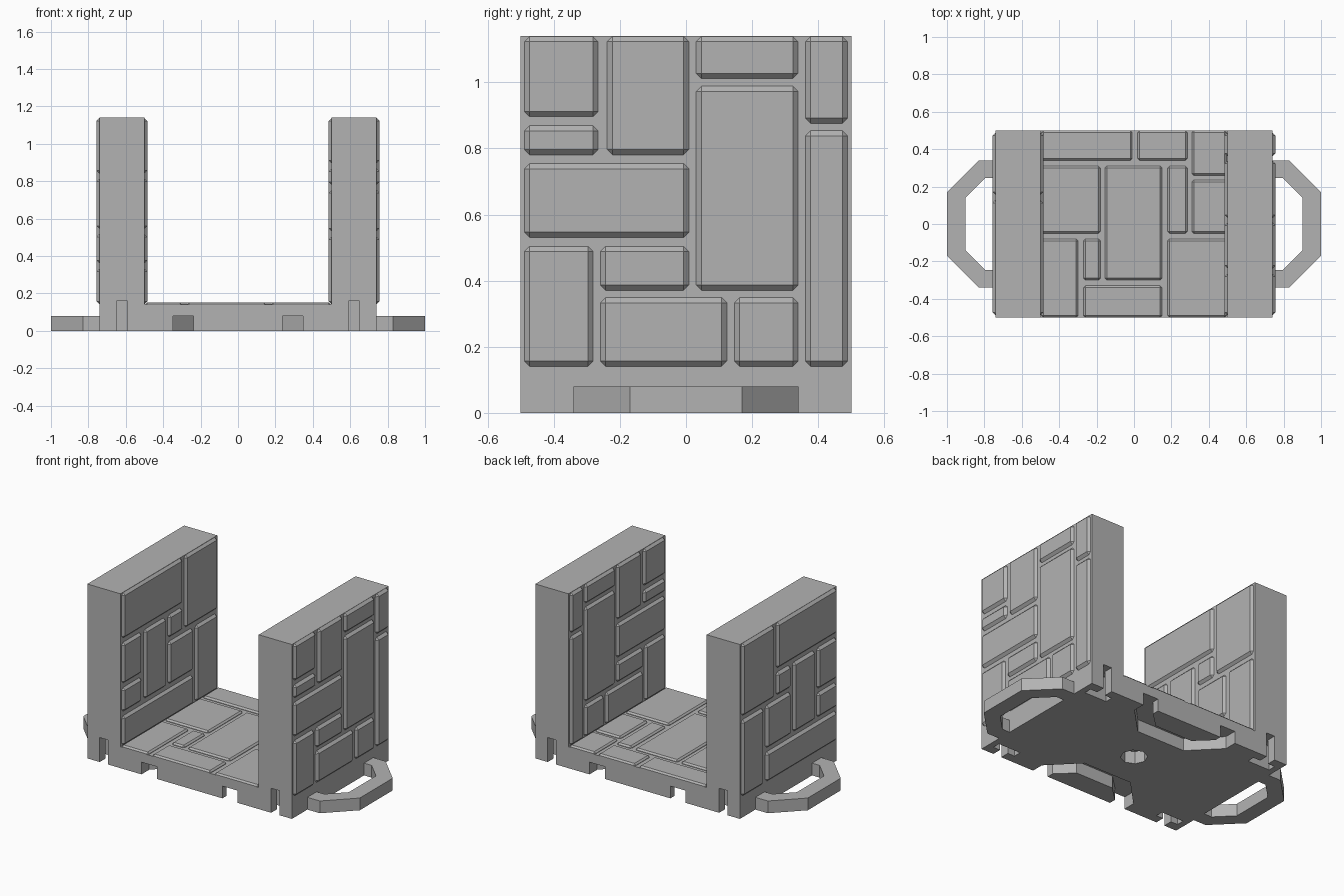
import bpy, bmesh
from mathutils import Vector

cube = bpy.data.objects.get("Cube")
if cube:
    bpy.data.objects.remove(cube)

stone = bpy.data.materials.new("grey_stone")
stone.use_nodes = True
GREY = (0.45, 0.45, 0.45, 1)
stone.diffuse_color = GREY
stone.node_tree.nodes["Principled BSDF"].inputs["Base Color"].default_value = GREY


def finish(name, bm):
    bmesh.ops.recalc_face_normals(bm, faces=bm.faces)
    mesh = bpy.data.meshes.new(name)
    bm.to_mesh(mesh)
    bm.free()
    mesh.materials.append(stone)
    obj = bpy.data.objects.new(name, mesh)
    bpy.context.collection.objects.link(obj)
    return obj


def add_box(bm, low, high, bevel=0):
    low, high = Vector(low), Vector(high)
    part = bmesh.new()
    bmesh.ops.create_cube(part, size=1)
    for v in part.verts:
        v.co = (low + high) / 2 + v.co * (high - low)
    if bevel:
        bmesh.ops.bevel(part, geom=part.edges[:], offset=bevel, segments=1, affect='EDGES')
    tmp = bpy.data.meshes.new("tmp")
    part.to_mesh(tmp)
    part.free()
    bm.from_mesh(tmp)
    bpy.data.meshes.remove(tmp)


def add_prism(bm, points, direction):
    face = bm.faces.new([bm.verts.new(p) for p in points])
    out = bmesh.ops.extrude_face_region(bm, geom=[face])
    verts = [e for e in out["geom"] if isinstance(e, bmesh.types.BMVert)]
    bmesh.ops.translate(bm, verts=verts, vec=direction)


def loop_outline(grow, root):
    """Half of an angular loop: reach along the first axis, width along the second."""
    g = grow
    half = [(root, 0.34 + g), (0.08, 0.34 + g), (0.25 + g, 0.17 + g / 2)]
    inner = [(0.15 - g, 0.14 - g / 2), (0.045, 0.245 - g), (root, 0.245 - g)]
    return half + [(a, -b) for a, b in reversed(half)] + \
        [(a, -b) for a, b in reversed(inner)] + inner


# U-shaped body: floor slab with a wall on each side
body_bm = bmesh.new()
section = [(0.74, 0), (0.74, 1.14), (0.5, 1.14), (0.5, 0.14)]
section += [(-x, z) for x, z in reversed(section)]
add_prism(body_bm, [(x, -0.5, z) for x, z in section], (0, 1, 0))
body = finish("floor_and_walls", body_bm)

# Underside cuts: loop channels, T slots and centre socket
cut = bmesh.new()
for s in (-1, 1):
    add_prism(cut, [(w, s * (0.5 - r), -0.05) for r, w in loop_outline(0.008, -0.05)], (0, 0, 0.13))
    for side in (-1, 1):
        tee = [(0.03, 0.55), (0.03, 0.44), (0.08, 0.44), (0.08, 0.39)]
        tee += [(-a, b) for a, b in reversed(tee)]
        add_prism(cut, [(side * 0.62 + a, s * b, -0.05) for a, b in tee], (0, 0, 0.21))
ring = bmesh.ops.create_circle(cut, segments=8, radius=0.08, cap_ends=True)["verts"]
socket = [v.co.copy() for v in ring]
bmesh.ops.delete(cut, geom=ring, context='VERTS')
add_prism(cut, [(p.x, p.y, -0.05) for p in socket], (0, 0, 0.13))
cutter = finish("underside_cutter", cut)
cutter.hide_render = True

mod = body.modifiers.new("underside_cuts", 'BOOLEAN')
mod.operation = 'DIFFERENCE'
mod.solver = 'EXACT'
mod.object = cutter
bpy.context.view_layer.objects.active = body
bpy.ops.object.modifier_apply(modifier=mod.name)
bpy.data.objects.remove(cutter)

# Side handles
for s, name in ((1, "left_handle"), (-1, "right_handle")):
    bm = bmesh.new()
    add_prism(bm, [(s * (0.75 + r), w, 0) for r, w in loop_outline(0, -0.012)], (0, 0, 0.08))
    finish(name, bm)

# Floor slabs as (x0, x1, y0, y1)
FLOOR = [(-.495, -.01, .34, .5), (.02, .285, .34, .5), (.31, .495, .26, .5),
         (-.495, -.18, -.05, .31), (-.155, .15, -.3, .31), (.18, .285, -.05, .31),
         (.31, .495, -.05, .235), (-.495, -.3, -.5, -.08), (-.27, -.18, -.3, -.08),
         (-.27, .15, -.5, -.33), (.18, .495, -.5, -.08)]
bm = bmesh.new()
for x0, x1, y0, y1 in FLOOR:
    add_box(bm, (x0, y0, 0.11), (x1, y1, 0.153), 0.01)
finish("floor_slabs", bm)

# Wall stones as (y0, y1, z0, z1), the same on both faces of a wall
LEFT = [(-.49, -.265, .895, 1.14), (-.24, .01, .78, 1.14), (.03, .34, 1.01, 1.14),
        (.36, .49, .875, 1.14), (-.49, -.265, .78, .87), (.03, .34, .37, .99),
        (.36, .49, .14, .855), (-.49, .01, .53, .755), (-.49, -.28, .14, .505),
        (-.26, .01, .37, .505), (-.26, .125, .14, .35), (.145, .34, .14, .35)]
RIGHT = [(-.49, .13, .84, 1.14), (.155, .49, .665, 1.14), (-.49, -.29, .545, .815),
         (-.49, -.29, .36, .52), (-.265, -.04, .36, .815), (-.015, .13, .665, .815),
         (-.015, .24, .36, .64), (.265, .49, .14, .64), (-.49, .24, .14, .335)]
for s, wall, stones in ((1, "left", LEFT), (-1, "right", RIGHT)):
    for face, near, far in (("outer", 0.69, 0.756), ("inner", 0.485, 0.55)):
        bm = bmesh.new()
        for y0, y1, z0, z1 in stones:
            xs = sorted((s * near, s * far))
            add_box(bm, (xs[0], y0, z0), (xs[1], y1, z1), 0.017)
        finish(f"{wall}_wall_{face}_stones", bm)
